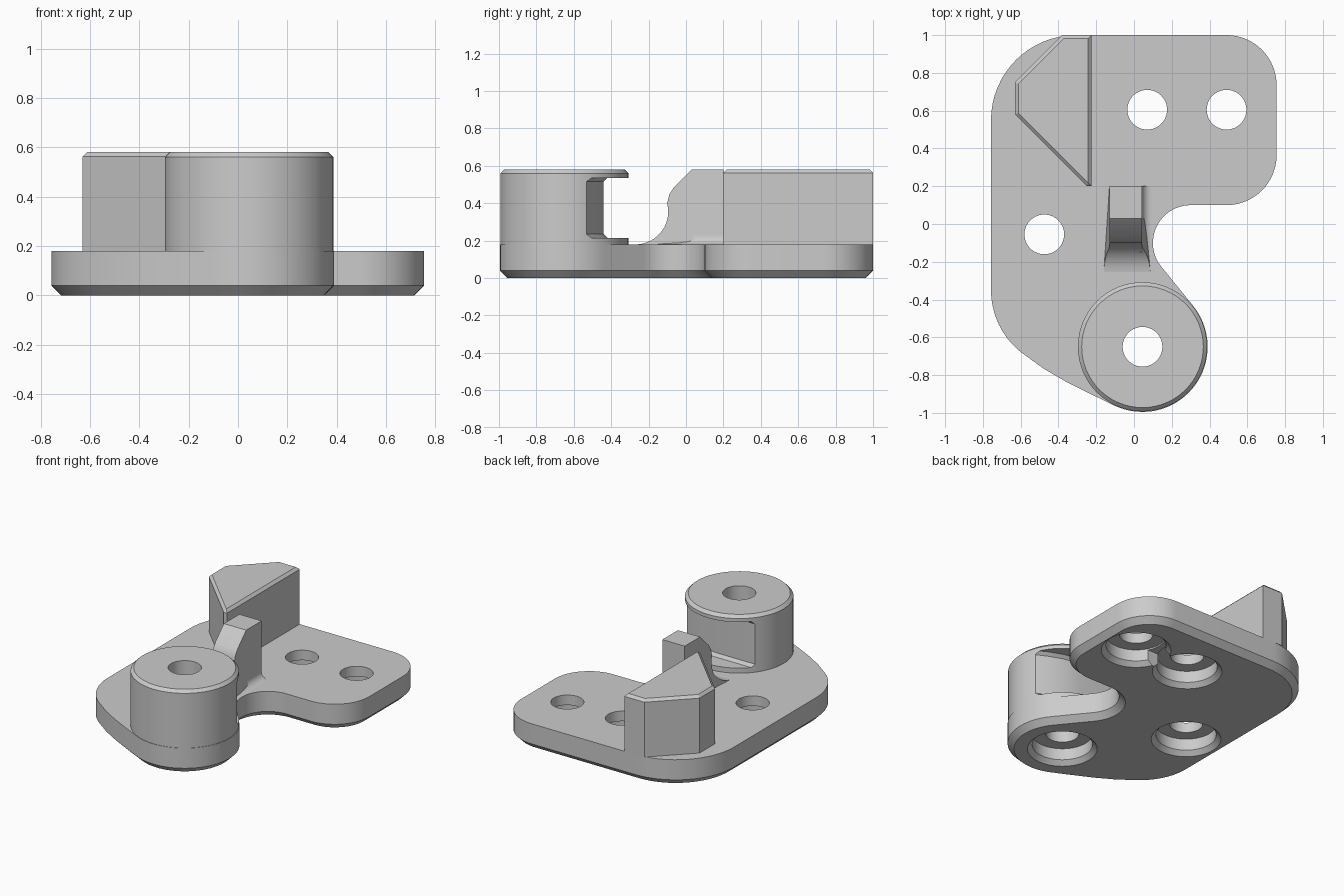
import bpy
import bmesh
from math import sin, cos, radians, pi

cube = bpy.data.objects.get("Cube")
if cube:
    bpy.data.objects.remove(cube)

grey = bpy.data.materials.new("plain grey")
grey.use_nodes = True
colour = (0.6, 0.6, 0.6, 1)
grey.diffuse_color = colour
grey.node_tree.nodes["Principled BSDF"].inputs["Base Color"].default_value = colour


def arc(cx, cy, r, a0, a1, n=16):
    angles = [radians(a0 + (a1 - a0) * i / n) for i in range(n + 1)]
    return [(cx + r * cos(a), cy + r * sin(a)) for a in angles]


def finish(name, bm):
    bmesh.ops.recalc_face_normals(bm, faces=bm.faces)
    mesh = bpy.data.meshes.new(name)
    bm.to_mesh(mesh)
    bm.free()
    mesh.materials.append(grey)
    obj = bpy.data.objects.new(name, mesh)
    bpy.context.collection.objects.link(obj)
    return obj


def prism(name, points, low, high, low_chamfer=0, high_chamfer=0, along_x=False):
    """Extrude an outline, with optional chamfers round its end caps."""
    bm = bmesh.new()

    def place(a, b, c):
        return bm.verts.new((c, a, b) if along_x else (a, b, c))

    bottom = [place(a, b, low + low_chamfer) for a, b in points]
    top = [place(a, b, high - high_chamfer) for a, b in points]
    caps = [bm.faces.new(bottom), bm.faces.new(top)]
    n = len(points)
    for i in range(n):
        j = (i + 1) % n
        bm.faces.new((bottom[i], bottom[j], top[j], top[i]))
    bmesh.ops.recalc_face_normals(bm, faces=bm.faces)
    for cap, size in zip(caps, (low_chamfer, high_chamfer)):
        if size:
            bmesh.ops.inset_region(bm, faces=[cap], thickness=size, depth=size,
                                   use_even_offset=True)
    return finish(name, bm)


def lathe(name, x, y, profile, n=64):
    """Solid of revolution about a vertical axis."""
    bm = bmesh.new()
    rings = [[bm.verts.new((x + r * cos(2 * pi * i / n), y + r * sin(2 * pi * i / n), z))
              for i in range(n)] for r, z in profile]
    for a, b in zip(rings, rings[1:]):
        for i in range(n):
            j = (i + 1) % n
            bm.faces.new((a[i], a[j], b[j], b[i]))
    bm.faces.new(rings[0])
    bm.faces.new(rings[-1])
    return finish(name, bm)


def cut(obj, cutters):
    bpy.context.view_layer.objects.active = obj
    for cutter in cutters:
        mod = obj.modifiers.new("cut", 'BOOLEAN')
        mod.operation = 'DIFFERENCE'
        mod.solver = 'EXACT'
        mod.object = cutter
        bpy.ops.object.modifier_apply(modifier=mod.name)


BOSS_X, BOSS_Y = 0.045, -0.65

# Base plate with rounded outline and chamfered underside
outline = (arc(0.49, 0.735, 0.265, 90, 0) + arc(0.49, 0.365, 0.265, 0, -90)
           + arc(0.3, -0.1, 0.2, 90, 219)
           + arc(BOSS_X, BOSS_Y, 0.345, 39, -115, 32)
           + [(-0.23, -0.9), (-0.36, -0.835), (-0.48, -0.765)]
           + arc(-0.337, -0.35, 0.42, 231, 180) + arc(-0.307, 0.55, 0.45, 180, 90))
base_plate = prism("base_plate", outline, 0, 0.18, low_chamfer=0.04)

# Round boss
boss = lathe("boss", BOSS_X, BOSS_Y, [(0.342, 0.18), (0.342, 0.56), (0.322, 0.58)])

# Counterbored screw holes
bore = [(0.25, -0.03), (0.19, 0.03), (0.19, 0.11), (0.105, 0.11), (0.105, 0.7)]
centres = [(0.07, 0.605), (0.49, 0.605), (-0.475, -0.055), (BOSS_X, BOSS_Y)]
bores = [lathe("hole_cutter", x, y, bore) for x, y in centres]
slot = prism("slot_cutter", [(0.1, 0.52), (0.46, 0.52), (0.46, 0.69), (0.1, 0.69)], -0.1, 0.1)
cut(base_plate, bores + [slot])

# Clearance groove in the boss, facing the hook
groove = prism("groove_cutter", [(-0.5, -0.44), (0.08, -0.44), (0.2, -0.46), (0.3, -0.5),
                                 (0.5, -0.6), (0.5, -0.2), (-0.5, -0.2)],
               0.215, 0.535, 0.02, 0.02)
cut(boss, [bores[-1], groove])
for helper in bores + [slot, groove]:
    bpy.data.objects.remove(helper)

# Tall wedge-shaped stop wall
stop_wall = prism("stop_wall", [(-0.225, 0.2), (-0.225, 1), (-0.38, 1), (-0.63, 0.75),
                                (-0.63, 0.58), (-0.25, 0.2)], 0.18, 0.58, high_chamfer=0.018)

# Hook with a curved front that flares into the plate
profile = ([(0.2, 0.18), (0.2, 0.58), (0.03, 0.58), (-0.065, 0.485), (-0.088, 0.45)]
           + arc(-0.27, 0.355, 0.175, 15, -85, 14) + [(-0.255, 0.175)])
hook = prism("hook", profile, -0.13, 0.042, along_x=True)
for v in hook.data.vertices:
    if v.co.y < -0.1 and v.co.z < 0.26:
        spread = (0.26 - v.co.z) / 0.08
        v.co.x += spread * (0.045 if v.co.x > 0 else -0.03)

# Fillet along the foot of the hook
fillet_curve = [(x, z) for x, z in arc(0.092, 0.23, 0.05, 180, 270, 8)]
hook_fillet = prism("hook_fillet", [(y, z) for y, z in fillet_curve] + [(0.03, 0.17), (0.03, 0.23)],
                    -0.15, 0.2)
for v in hook_fillet.data.vertices:
    x, z, y = v.co
    v.co = (x, y, z)
hook_fillet.data.flip_normals()

# Smooth round surfaces, keep edges crisp
bpy.ops.object.select_all(action='DESELECT')
for obj in (base_plate, boss, stop_wall, hook, hook_fillet):
    obj.select_set(True)
bpy.context.view_layer.objects.active = base_plate
bpy.ops.object.shade_smooth_by_angle(angle=radians(30))
